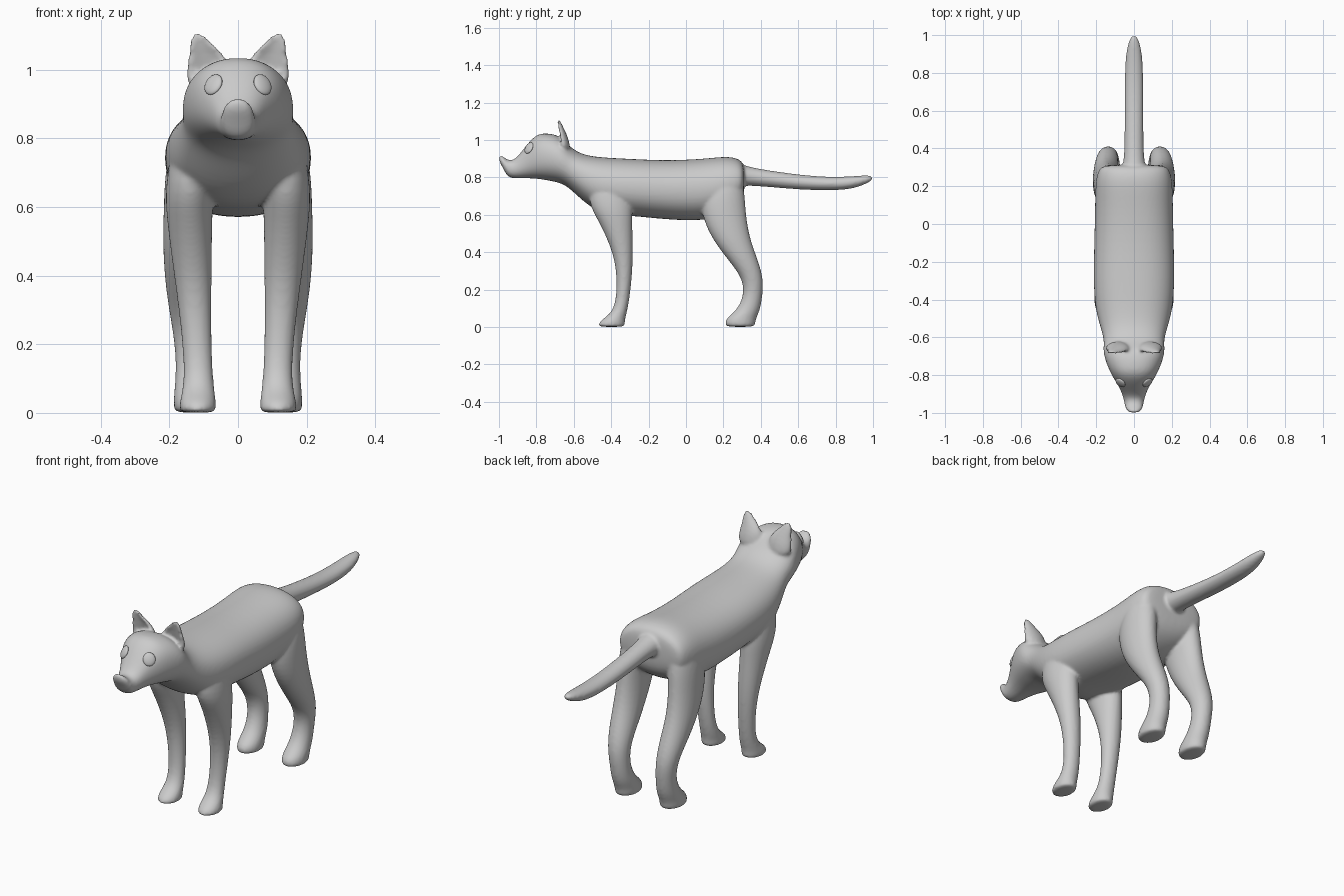
import bpy, bmesh, math
from mathutils import Vector

SEG = 24
bm = bmesh.new()


def loft(rings, axis, side=1, power=2.0, dent=0.0):
    """Skin closed rings of (along, c1, c2, r1, r2); axis 'y' -> c=(x,z), 'z' -> c=(x,y)."""
    loops = []
    for t, c1, c2, r1, r2 in rings:
        loop = []
        for i in range(SEG):
            a = 2 * math.pi * i / SEG
            c, s = math.cos(a), math.sin(a)
            u = math.copysign(abs(c) ** (2 / power), c)
            v = math.copysign(abs(s) ** (2 / power), s)
            p, q = c1 + r1 * u, c2 + r2 * v
            if v < 0:                      # hollow the front side
                q += dent * r2 * (1 - u * u)
            co = (p, t, q) if axis == 'y' else (p, q, t)
            loop.append(bm.verts.new((co[0] * side, co[1], co[2])))
        loops.append(loop)
    for a, b in zip(loops, loops[1:]):
        for i in range(SEG):
            j = (i + 1) % SEG
            bm.faces.new((a[i], a[j], b[j], b[i]))
    bm.faces.new(loops[0])
    bm.faces.new(loops[-1])


# torso, neck, head and snout: y, top z, bottom z, half width
profile = [
    (.315, .86, .72, .16), (.29, .90, .65, .19), (.22, .915, .60, .207),
    (.10, .90, .565, .207), (-.10, .89, .572, .212), (-.30, .90, .595, .217),
    (-.45, .907, .60, .207), (-.55, .92, .67, .178), (-.62, .96, .74, .157),
    (-.67, 1.025, .77, .167), (-.74, 1.037, .783, .147), (-.80, 1.035, .793, .12),
    (-.86, .965, .795, .08), (-.915, .888, .793, .057), (-.955, .893, .80, .05),
    (-.975, .91, .845, .047), (-1.0, .922, .885, .03)]
loft([(y, 0, (a + b) / 2, w, (a - b) / 2) for y, a, b, w in profile], 'y', power=2.25)

# tail
loft([(.24, 0, .82, .075, .07), (.31, 0, .81, .06, .055), (.38, 0, .80, .05, .046),
      (.6, 0, .774, .05, .04), (.76, 0, .765, .05, .036), (.88, 0, .77, .046, .035),
      (.95, 0, .785, .034, .026), (1.0, 0, .797, .016, .013)], 'y')

# legs: z, x, y, half width, half depth
hind = [(.84, .12, .22, .06, .07), (.72, .138, .20, .075, .115), (.60, .147, .20, .07, .12),
        (.47, .152, .24, .068, .102), (.35, .146, .31, .064, .078), (.26, .14, .358, .054, .056),
        (.17, .133, .36, .048, .05), (.09, .13, .335, .053, .062), (.045, .13, .292, .058, .082),
        (.012, .13, .29, .058, .08), (0, .13, .29, .052, .074)]
fore = [(.82, .12, -.42, .065, .09), (.66, .142, -.405, .072, .122), (.57, .142, -.378, .067, .09),
        (.41, .132, -.338, .056, .055), (.28, .124, -.328, .046, .041), (.14, .116, -.338, .041, .035),
        (.07, .115, -.36, .046, .042), (.035, .117, -.393, .053, .066),
        (.01, .117, -.398, .054, .072), (0, .117, -.398, .049, .066)]
# cupped ears
ear = [(.94, .087, -.655, .065, .04), (1.0, .085, -.662, .066, .036), (1.035, .088, -.67, .056, .03),
       (1.065, .103, -.678, .04, .024), (1.09, .114, -.684, .024, .018), (1.108, .117, -.687, .014, .013)]
for side in (1, -1):
    loft(hind, 'z', side)
    loft(fore, 'z', side)
    loft(ear, 'z', side, dent=1.1)

bmesh.ops.recalc_face_normals(bm, faces=bm.faces)
mesh = bpy.data.meshes.new("dog_body")
bm.to_mesh(mesh)
bm.free()
body = bpy.data.objects.new("dog_body", mesh)
bpy.context.collection.objects.link(body)
bpy.context.view_layer.objects.active = body
body.select_set(True)

# fuse the parts into one smooth skin
m = body.modifiers.new("Round", 'SUBSURF')
m.levels = m.render_levels = 2
m = body.modifiers.new("Fuse", 'REMESH')
m.mode, m.voxel_size = 'VOXEL', .008
m = body.modifiers.new("Blend", 'SMOOTH')
m.factor, m.iterations = .5, 6
for name in ("Round", "Fuse", "Blend"):
    bpy.ops.object.modifier_apply(modifier=name)
bpy.ops.object.shade_smooth()
bpy.context.view_layer.update()

# eyes set on the surface of the head
for side, label in ((1, "left"), (-1, "right")):
    hit, spot, normal, _ = body.closest_point_on_mesh(Vector((.072 * side, -.84, .957)))
    bpy.ops.mesh.primitive_uv_sphere_add(segments=24, ring_count=12, radius=1, location=spot)
    eye = bpy.context.object
    eye.name = label + "_eye"
    eye.scale = (.03, .033, .012)
    eye.rotation_euler = normal.to_track_quat('Z', 'Y').to_euler()
    bpy.ops.object.shade_smooth()
